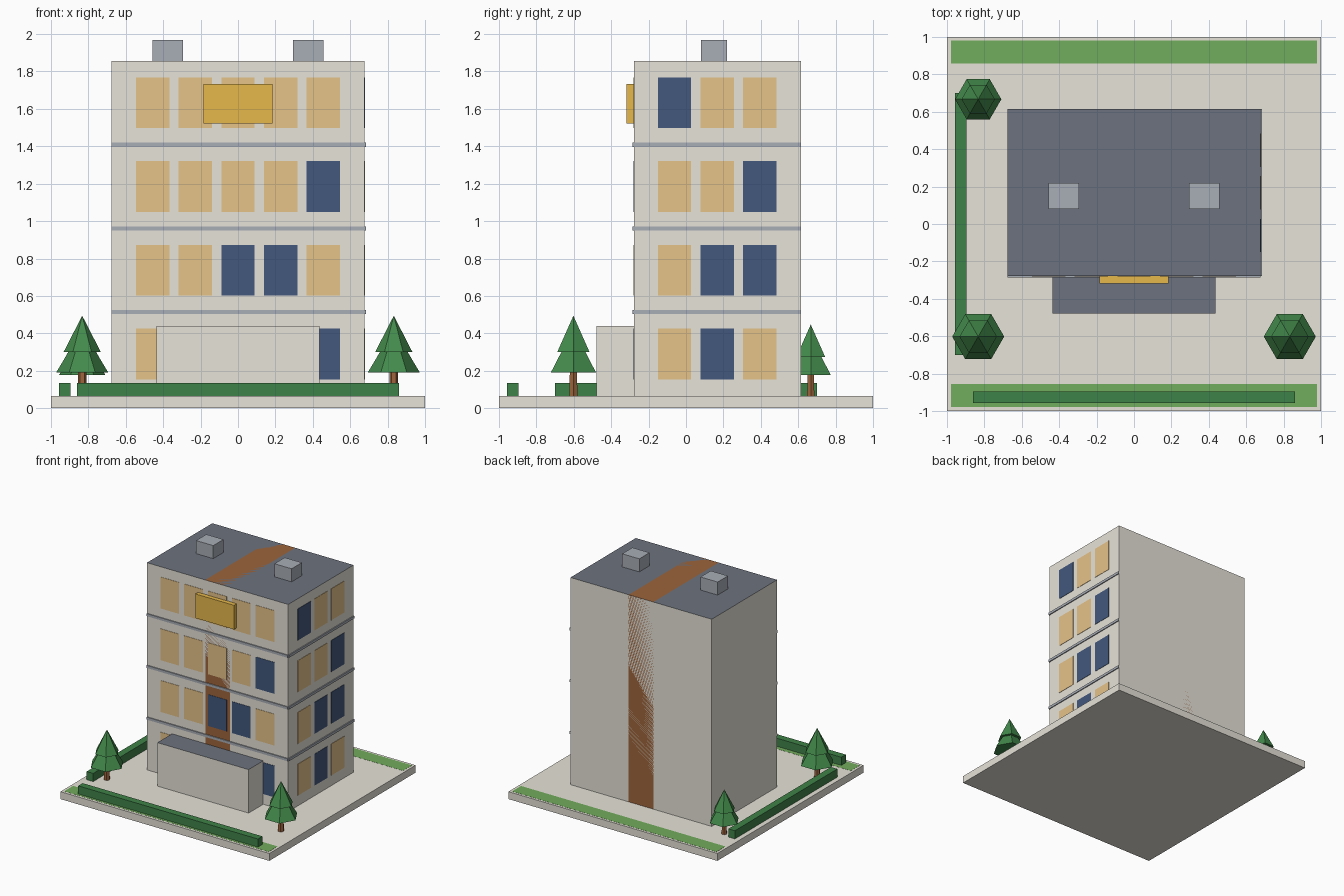
import bpy
import bmesh
import math
from mathutils import Matrix

cube = bpy.data.objects.get("Cube")
if cube:
    bpy.data.objects.remove(cube, do_unlink=True)


def material(name, rgb):
    """Flat colour from 0-255 display values."""
    lin = []
    for c in rgb:
        c /= 255
        lin.append(c / 12.92 if c <= 0.04045 else ((c + 0.055) / 1.055) ** 2.4)
    m = bpy.data.materials.new(name)
    m.use_nodes = True
    m.diffuse_color = (*lin, 1)
    m.node_tree.nodes["Principled BSDF"].inputs["Base Color"].default_value = (*lin, 1)
    return m


CONCRETE = material("concrete", (232, 228, 218))
SLATE = material("slate roof", (109, 114, 126))
LIT = material("lit window", (230, 195, 137))
DARK = material("dark window", (66, 88, 125))
TRIM = material("grey metal", (168, 174, 182))
GOLD = material("gold sign", (230, 184, 75))
GRASS = material("grass", (114, 173, 93))
LEAF = material("foliage", (67, 138, 75))
HEDGE = material("hedge green", (62, 130, 72))
WOOD = material("trunk brown", (156, 100, 60))


def finish(name, bm, mats):
    mesh = bpy.data.meshes.new(name)
    bm.to_mesh(mesh)
    bm.free()
    for m in mats:
        mesh.materials.append(m)
    obj = bpy.data.objects.new(name, mesh)
    bpy.context.scene.collection.objects.link(obj)


def box(name, x, y, z, mat, top=None):
    """Box from (min, max) ranges, with an optional second colour on top."""
    bm = bmesh.new()
    bmesh.ops.create_cube(bm, size=1)
    for v in bm.verts:
        v.co = [r[0] + (c + 0.5) * (r[1] - r[0]) for r, c in zip((x, y, z), v.co)]
    bm.normal_update()
    if top:
        for f in bm.faces:
            f.material_index = int(f.normal.z > 0.9)
    finish(name, bm, [mat, top] if top else [mat])


# Ground
GROUND = 0.064
LAWN = GROUND + 0.001
box("ground_slab", (-1, 1), (-1, 1), (0, GROUND), CONCRETE)
box("front_lawn", (-0.978, 0.978), (-0.978, -0.856), (GROUND, LAWN), GRASS)
box("back_lawn", (-0.978, 0.978), (0.858, 0.98), (GROUND, LAWN), GRASS)
box("front_hedge", (-0.86, 0.86), (-0.956, -0.895), (GROUND, 0.135), HEDGE)
box("side_hedge", (-0.958, -0.896), (-0.7, 0.7), (GROUND, 0.135), HEDGE)

# Building with a stair core running flush through it, and the entrance block
SIDE, FRONT, BACK, ROOF = 0.676, -0.279, 0.614, 1.856
box("building", (-SIDE, SIDE), (FRONT, BACK), (GROUND, ROOF), CONCRETE, SLATE)
box("stair_core", (-0.118, 0.118), (FRONT, BACK), (GROUND, ROOF), WOOD)
box("entrance", (-0.437, 0.437), (-0.479, FRONT), (GROUND, 0.44), CONCRETE, SLATE)
box("sign", (-0.185, 0.185), (-0.318, FRONT), (1.523, 1.732), GOLD)
for name, x in (("left_vent", 0.375), ("right_vent", -0.375)):
    box(name, (x - 0.082, x + 0.082), (0.08, 0.22), (ROOF, 1.969), TRIM)

# Floor bands on the front and one side
FLOOR, BAND = 0.4475, 0.008
for i in range(3):
    z = (0.502 + i * FLOOR, 0.524 + i * FLOOR)
    box(f"front_band_{i + 1}", (-SIDE, SIDE), (FRONT - BAND, FRONT), z, TRIM)
    box(f"side_band_{i + 1}", (SIDE, SIDE + BAND), (FRONT, BACK), z, TRIM)

# Windows, ground floor first: L lit, D dark
THICK, HALF_W, HALF_H, PITCH = 0.003, 0.089, 0.136, 0.228


def windows(prefix, rows, centre, on_front):
    for r, row in enumerate(rows):
        zc = 0.29 + r * FLOOR
        for c, kind in enumerate(row):
            u = centre + (c - (len(row) - 1) / 2) * PITCH
            span = (u - HALF_W, u + HALF_W)
            x = span if on_front else (SIDE, SIDE + THICK)
            y = (FRONT - THICK, FRONT) if on_front else span
            box(f"{prefix}_window_{r + 1}_{c + 1}", x, y,
                (zc - HALF_H, zc + HALF_H), LIT if kind == "L" else DARK)


windows("front", ("LLLLD", "LLDDL", "LLLLD", "LLLLL"), 0, True)
windows("side", ("LDL", "LDD", "LLD", "DLL"), 0.167, False)

# Low-poly trees, with corners pointing along x
TURN = Matrix.Rotation(math.radians(30), 3, "Z")


def cone(name, loc, r1, r2, z0, z1, mat, scale):
    """Six-sided cone or cylinder standing above the ground."""
    bm = bmesh.new()
    bmesh.ops.create_cone(bm, cap_ends=True, segments=6, radius1=r1 * scale,
                          radius2=r2 * scale, depth=(z1 - z0) * scale)
    bmesh.ops.rotate(bm, verts=bm.verts, cent=(0, 0, 0), matrix=TURN)
    zc = GROUND + scale * (z0 + z1) / 2
    bmesh.ops.translate(bm, verts=bm.verts, vec=(loc[0], loc[1], zc))
    bmesh.ops.remove_doubles(bm, verts=bm.verts, dist=0.0001)
    finish(name, bm, [mat])


for name, loc, scale in (("front_right_tree", (-0.833, -0.602), 1),
                         ("front_left_tree", (0.833, -0.602), 1),
                         ("back_tree", (-0.833, 0.667), 0.89)):
    cone(name + "_trunk", loc, 0.025, 0.022, 0, 0.14, WOOD, scale)
    cone(name + "_lower_leaves", loc, 0.139, 0, 0.127, 0.36, LEAF, scale)
    cone(name + "_upper_leaves", loc, 0.1, 0, 0.235, 0.43, LEAF, scale)
